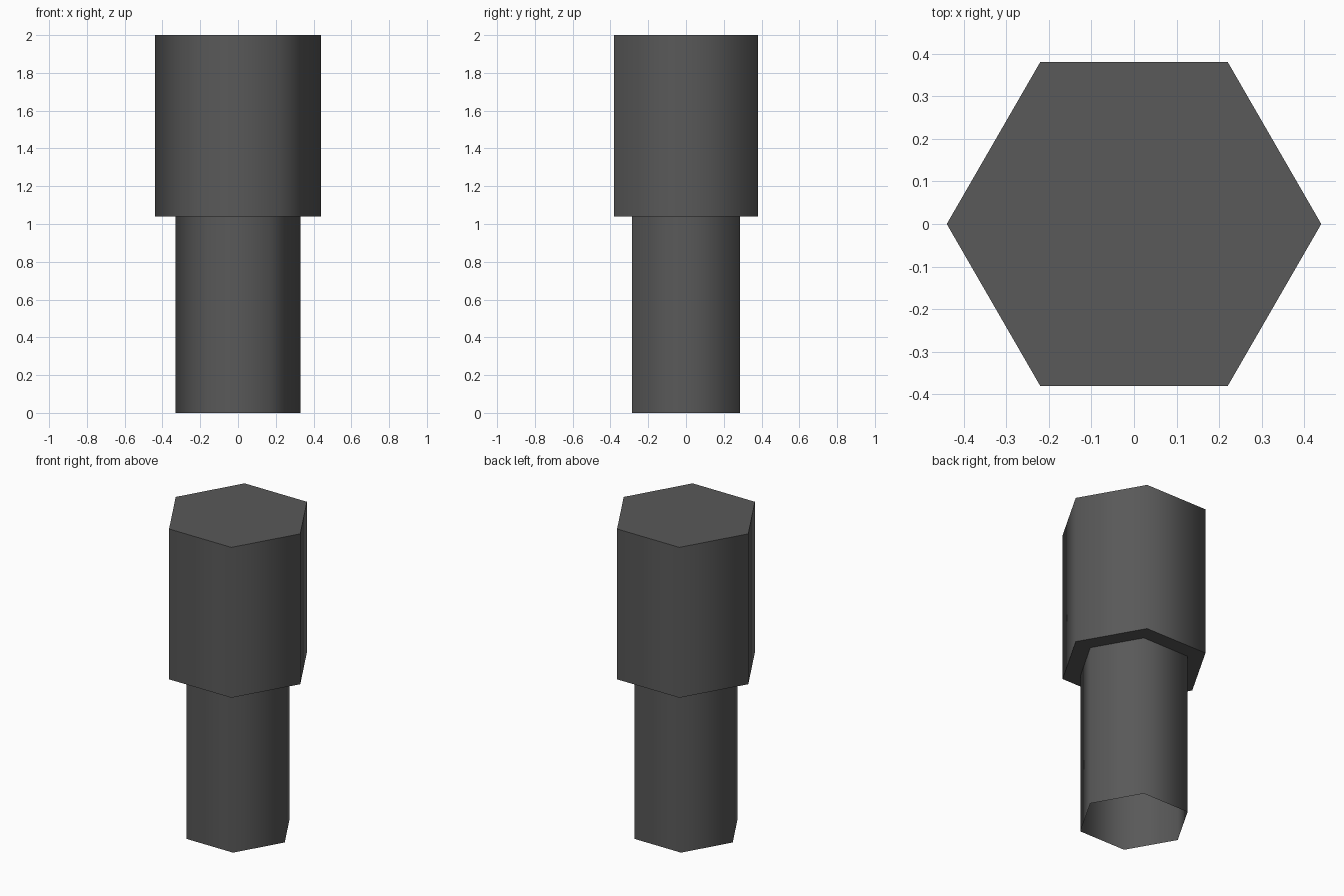
import bpy
import bmesh
from math import cos, sin, pi, radians

cube = bpy.data.objects.get("Cube")
if cube:
    bpy.data.objects.remove(cube, do_unlink=True)

# Single dark grey finish
grey = bpy.data.materials.new("dark_grey")
grey.use_nodes = True
colour = (0.1, 0.1, 0.1, 1)
grey.diffuse_color = colour
grey.node_tree.nodes["Principled BSDF"].inputs["Base Color"].default_value = colour


def hex_prism(name, radius, bottom, top, capped):
    """Six-sided prism with corners on the x axis; capped at both ends or open."""
    bm = bmesh.new()
    rings = [[bm.verts.new((radius * cos(i * pi / 3), radius * sin(i * pi / 3), z))
              for i in range(6)] for z in (bottom, top)]
    low, high = rings
    for i in range(6):
        j = (i + 1) % 6
        bm.faces.new((low[i], low[j], high[j], high[i]))
    if capped:
        bm.faces.new(low[::-1])
        bm.faces.new(high)
    mesh = bpy.data.meshes.new(name)
    bm.to_mesh(mesh)
    bm.free()
    mesh.materials.append(grey)
    obj = bpy.data.objects.new(name, mesh)
    bpy.context.collection.objects.link(obj)
    # Sides blend smoothly, caps stay crisp
    bpy.ops.object.select_all(action="DESELECT")
    obj.select_set(True)
    bpy.context.view_layer.objects.active = obj
    bpy.ops.object.shade_smooth_by_angle(angle=radians(75))
    return obj


# Wide solid head above a narrower tube that is open underneath
hex_prism("upper_head", 0.44, 1.04, 2.0, True)
hex_prism("lower_sleeve", 0.33, 0.0, 1.04, False)
